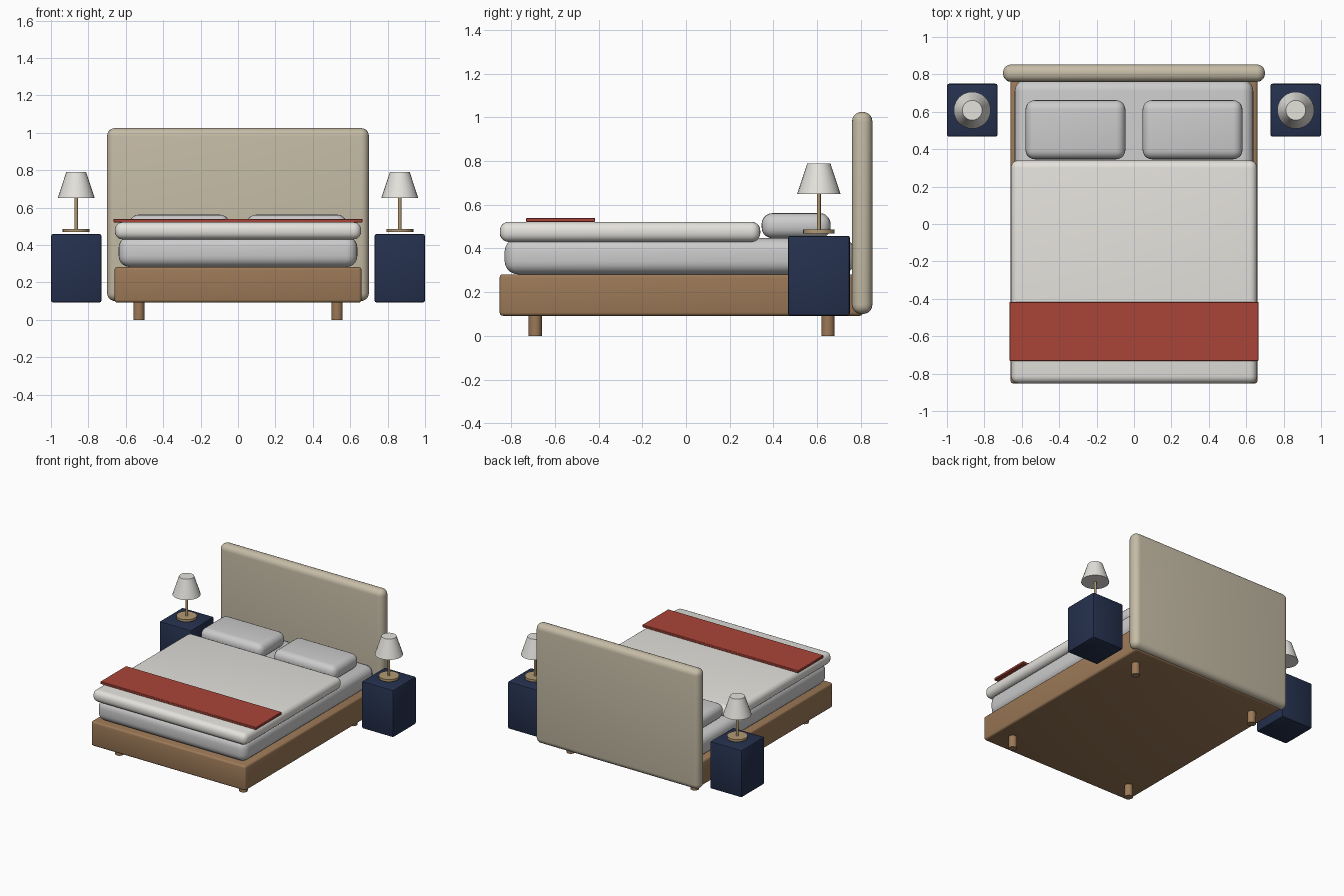
import bpy, math

if "Cube" in bpy.data.objects:
    bpy.data.objects.remove(bpy.data.objects["Cube"])


def material(name, rgb):
    m = bpy.data.materials.new(name)
    m.diffuse_color = (*rgb, 1)
    m.use_nodes = True
    m.node_tree.nodes["Principled BSDF"].inputs["Base Color"].default_value = m.diffuse_color
    return m


WOOD = material("wood", (0.33, 0.19, 0.095))
FABRIC = material("fabric", (0.56, 0.50, 0.38))
LINEN = material("linen", (0.78, 0.76, 0.72))
WHITE = material("white_sheet", (0.80, 0.80, 0.79))
RED = material("red_throw", (0.40, 0.06, 0.04))
NAVY = material("navy", (0.018, 0.030, 0.075))
BRASS = material("brass", (0.45, 0.32, 0.17))


def finish(ob, name, mat):
    ob.name = name
    ob.data.materials.append(mat)
    bpy.ops.object.shade_smooth_by_angle(angle=math.radians(40))
    return ob


def box(name, x, y, z, mat, bevel=0.0, segments=4):
    """Rounded box from (min, max) ranges."""
    bpy.ops.mesh.primitive_cube_add(size=1, location=[sum(r) / 2 for r in (x, y, z)])
    ob = bpy.context.object
    ob.scale = [r[1] - r[0] for r in (x, y, z)]
    bpy.ops.object.transform_apply(location=False, rotation=False, scale=True)
    if bevel:
        mod = ob.modifiers.new("bevel", 'BEVEL')
        mod.width = bevel
        mod.segments = segments
        mod.limit_method = 'NONE'
        bpy.ops.object.modifier_apply(modifier="bevel")
    return finish(ob, name, mat)


def cone(name, x, y, z, r1, r2, mat, sides=24):
    """Vertical capped cone or cylinder."""
    bpy.ops.mesh.primitive_cone_add(vertices=sides, radius1=r1, radius2=r2,
                                    depth=z[1] - z[0], location=(x, y, sum(z) / 2))
    return finish(bpy.context.object, name, mat)


# Bed base and headboard
box("bed_frame", (-0.66, 0.66), (-0.853, 0.81), (0.092, 0.282), WOOD, 0.015, 3)
box("headboard", (-0.70, 0.70), (0.76, 0.853), (0.10, 1.025), FABRIC, 0.043, 5)

# Bedding
box("mattress", (-0.638, 0.638), (-0.83, 0.77), (0.282, 0.447), WHITE, 0.06, 5)
box("duvet", (-0.658, 0.658), (-0.852, 0.34), (0.43, 0.522), LINEN, 0.04, 5)
box("throw", (-0.666, 0.666), (-0.732, -0.416), (0.521, 0.54), RED, 0.003, 1)

for side, s in (("left", -1), ("right", 1)):
    # Pillow
    px = 0.313 * s
    box(f"{side}_pillow", (px - 0.267, px + 0.267), (0.346, 0.662), (0.447, 0.562), WHITE, 0.05, 5)

    # Legs
    for end, y in (("front", -0.69), ("back", 0.65)):
        cone(f"{end}_{side}_leg", 0.53 * s, y, (0, 0.10), 0.03, 0.03, WOOD, 20)

    # Nightstand
    nx = 0.865 * s
    box(f"{side}_nightstand", (nx - 0.135, nx + 0.135), (0.467, 0.75), (0.093, 0.458), NAVY, 0.01, 2)

    # Lamp
    cone(f"{side}_lamp_base", nx, 0.608, (0.468, 0.486), 0.072, 0.072, BRASS)
    cone(f"{side}_lamp_stem", nx, 0.608, (0.475, 0.67), 0.009, 0.009, BRASS, 12)
    cone(f"{side}_lamp_shade", nx, 0.608, (0.65, 0.79), 0.099, 0.053, LINEN)
